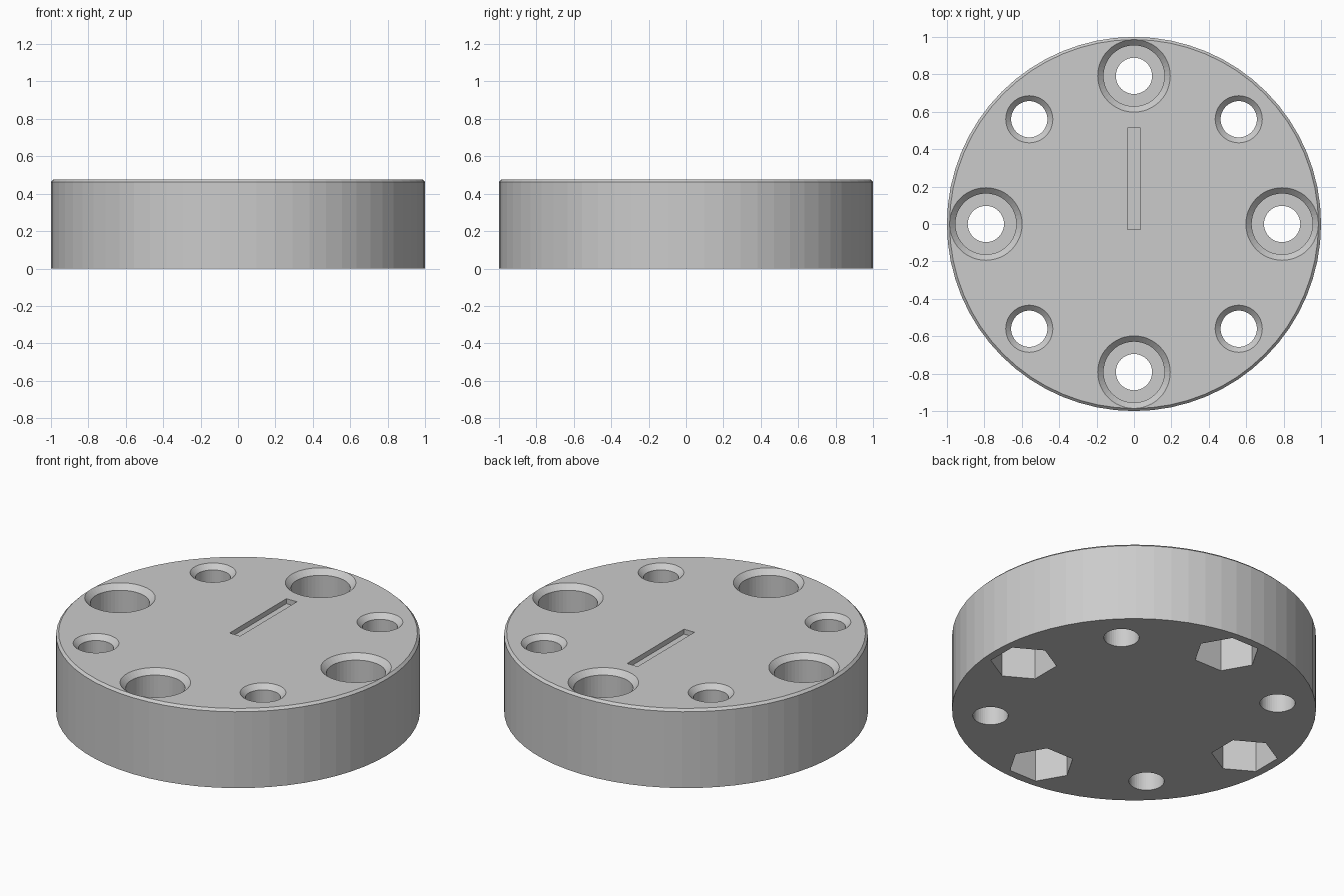
import bpy, bmesh, math

if "Cube" in bpy.data.objects:
    bpy.data.objects.remove(bpy.data.objects["Cube"])

H = 0.477          # disc height
BOLT_R = 0.792     # bolt circle radius
TOP = H + 0.05     # cutters overshoot the faces slightly


def lathe(name, profile, sides, x=0.0, y=0.0, turn=0.0):
    """Closed solid of stacked rings from (radius, z) pairs, bottom to top."""
    bm = bmesh.new()
    rings = []
    for r, z in profile:
        rings.append([bm.verts.new((x + r * math.cos(turn + math.tau * i / sides),
                                    y + r * math.sin(turn + math.tau * i / sides), z))
                      for i in range(sides)])
    for a, b in zip(rings, rings[1:]):
        for i in range(sides):
            j = (i + 1) % sides
            bm.faces.new((a[i], a[j], b[j], b[i]))
    bm.faces.new(rings[0][::-1])
    bm.faces.new(rings[-1])
    bmesh.ops.recalc_face_normals(bm, faces=bm.faces)
    mesh = bpy.data.meshes.new(name)
    bm.to_mesh(mesh)
    bm.free()
    obj = bpy.data.objects.new(name, mesh)
    bpy.context.collection.objects.link(obj)
    return obj


def cut(target, cutter):
    """Subtract the cutter, bake the result and remove the cutter."""
    mod = target.modifiers.new("cut", 'BOOLEAN')
    mod.operation = 'DIFFERENCE'
    mod.solver = 'EXACT'
    mod.object = cutter
    cutter.hide_render = True
    bpy.context.view_layer.objects.active = target
    bpy.ops.object.modifier_apply(modifier=mod.name)
    bpy.data.objects.remove(cutter, do_unlink=True)


# Disc with a small chamfer on the top rim
disc = lathe("flange_disc", [(1, 0), (1, H - 0.014), (0.986, H)], 64)

for k in range(4):
    # Counterbored bolt hole with a flared mouth
    a = k * math.pi / 2
    x, y = BOLT_R * math.cos(a), BOLT_R * math.sin(a)
    cut(disc, lathe("bolt_hole_cutter",
                    [(0.097, -0.05), (0.097, 0.28), (0.163, 0.28), (0.163, H - 0.031),
                     (0.194, H), (0.194, TOP)], 48, x, y))
    # Hexagonal nut pocket underneath, corners along the rim
    cut(disc, lathe("nut_pocket_cutter", [(0.183, -0.05), (0.183, 0.2)], 6,
                    x, y, a + math.pi / 2))
    # Plain chamfered hole between the bolt holes
    b = a + math.pi / 4
    cut(disc, lathe("plain_hole_cutter",
                    [(0.097, -0.05), (0.097, H - 0.029), (0.126, H), (0.126, TOP)],
                    48, BOLT_R * math.cos(b), BOLT_R * math.sin(b)))

# Shallow pointer slot in the top face
bpy.ops.mesh.primitive_cube_add(size=1, location=(0, 0.242, H + 0.01))
slot = bpy.context.object
slot.name = "slot_cutter"
slot.scale = (0.07, 0.545, 0.08)
bpy.context.view_layer.update()
cut(disc, slot)
